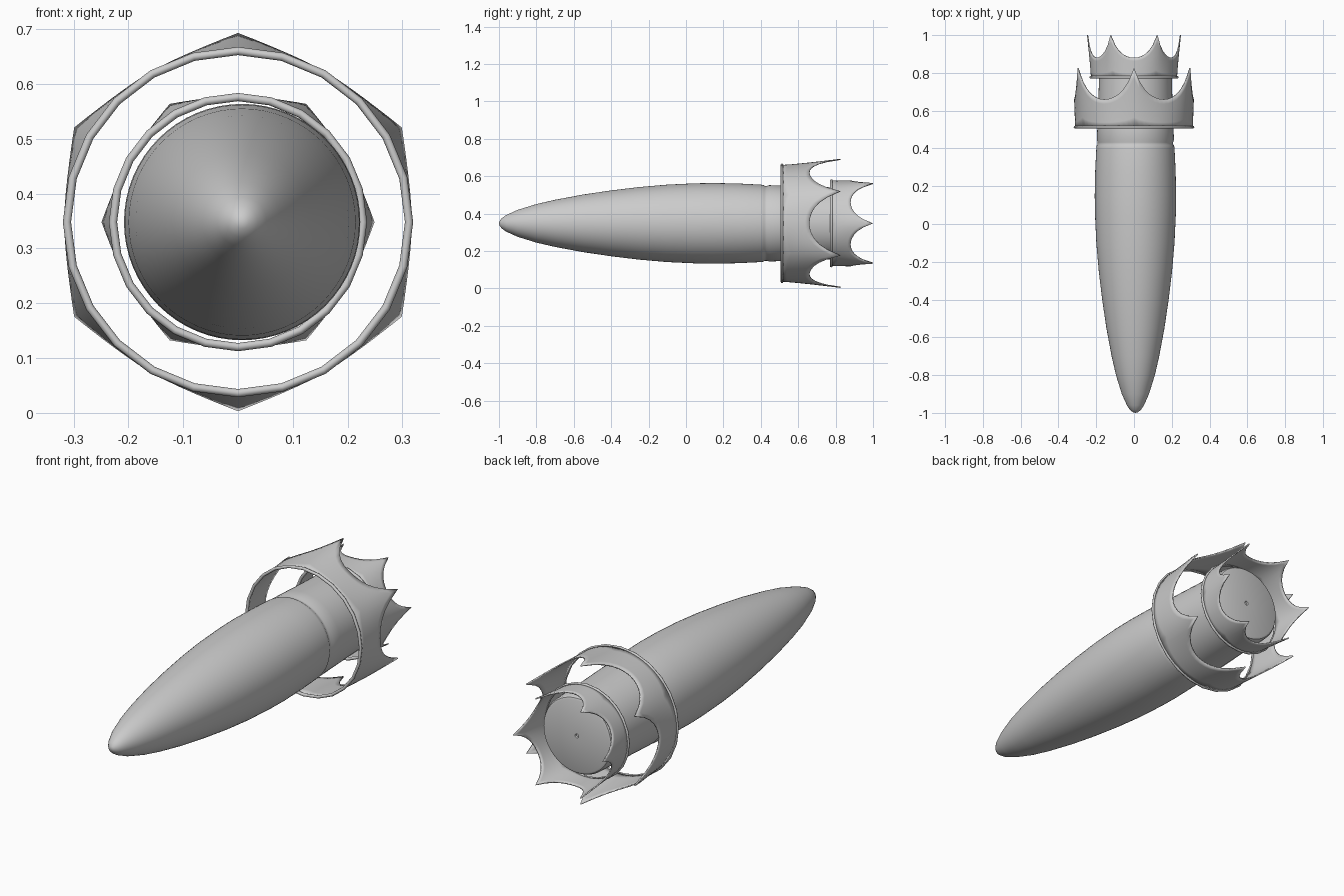
import bpy, bmesh
from math import sin, cos, pi, radians

if "Cube" in bpy.data.objects:
    bpy.data.objects.remove(bpy.data.objects["Cube"])

ZC = 0.348  # height of the long axis


def finish(bm, name, angle):
    bmesh.ops.remove_doubles(bm, verts=bm.verts, dist=1e-6)
    bmesh.ops.recalc_face_normals(bm, faces=bm.faces)
    me = bpy.data.meshes.new(name)
    bm.to_mesh(me)
    bm.free()
    ob = bpy.data.objects.new(name, me)
    bpy.context.collection.objects.link(ob)
    bpy.ops.object.select_all(action='DESELECT')
    bpy.context.view_layer.objects.active = ob
    ob.select_set(True)
    bpy.ops.object.shade_smooth_by_angle(angle=radians(angle))
    return ob


def lathe(name, profile, seg, cx, angle=35, closed=False):
    """Revolve (y, radius) points about the long axis."""
    bm = bmesh.new()
    rings = []
    for i in range(seg):
        a = 2 * pi * i / seg
        rings.append([bm.verts.new((cx + r * cos(a), y, ZC + r * sin(a))) for y, r in profile])
    n = len(profile)
    for i in range(seg):
        p, q = rings[i], rings[(i + 1) % seg]
        for j in range(n if closed else n - 1):
            k = (j + 1) % n
            bm.faces.new((p[j], q[j], q[k], p[k]))
    bmesh.ops.remove_doubles(bm, verts=bm.verts, dist=1e-6)
    bmesh.ops.dissolve_degenerate(bm, edges=bm.edges, dist=1e-6)
    return finish(bm, name, angle)


# Bullet-shaped body with a groove and a flat rear cap with a small dimple
lathe("body", [
    (-1.0, 0), (-0.997, 0.012), (-0.985, 0.028), (-0.96, 0.045), (-0.9, 0.072),
    (-0.8, 0.103), (-0.7, 0.126), (-0.55, 0.154), (-0.4, 0.176), (-0.25, 0.194),
    (-0.1, 0.207), (0.05, 0.214), (0.15, 0.2155), (0.28, 0.213), (0.4, 0.207),
    (0.414, 0.205), (0.422, 0.2), (0.432, 0.2), (0.445, 0.204), (0.5, 0.202),
    (0.65, 0.196), (0.8, 0.192), (0.828, 0.19), (0.838, 0.184), (0.842, 0.175),
    (0.842, 0.01), (0.834, 0.008), (0.834, 0)], 64, 0.0075)


def crown(name, y0, valley, tip, r0, r_valley, r_tip, phase, spikes=6, per=12, rows=6):
    """Scalloped, flaring shell whose spikes are creased outwards."""
    bm = bmesh.new()
    seg = spikes * per
    cols = []
    for i in range(seg):
        a = phase + 2 * pi * i / seg
        t = abs((i % per) - per / 2) / (per / 2)     # 1 at spike, 0 in valley
        y1 = valley + (tip - valley) * (0.6 * t ** 2 + 0.4 * t ** 5)
        r1 = r_valley + (r_tip - r_valley) * t ** 2.5
        col = []
        for j in range(rows + 1):
            s = j / rows
            r = r0 + (r1 - r0) * s ** 1.2
            col.append(bm.verts.new((r * cos(a), y0 + (y1 - y0) * s, ZC + r * sin(a))))
        cols.append(col)
    for i in range(seg):
        p, q = cols[i], cols[(i + 1) % seg]
        for j in range(rows):
            bm.faces.new((p[j], q[j], q[j + 1], p[j + 1]))
    ob = finish(bm, name, 30)
    m = ob.modifiers.new("thickness", 'SOLIDIFY')
    m.thickness = 0.006
    m.offset = -1
    # Rolled lip along the front rim
    w = 0.0075
    lip = [(y0 + w * sin(2 * pi * k / 8), r0 + w * cos(2 * pi * k / 8)) for k in range(8)]
    lathe(name + "_lip", lip, 24, 0, 60, True)


# Large front crown and small rear crown, spikes staggered by half a step
crown("large_crown", 0.513, 0.66, 0.825, 0.312, 0.317, 0.345, radians(30))
crown("small_crown", 0.777, 0.88, 1.0, 0.228, 0.23, 0.249, 0)
